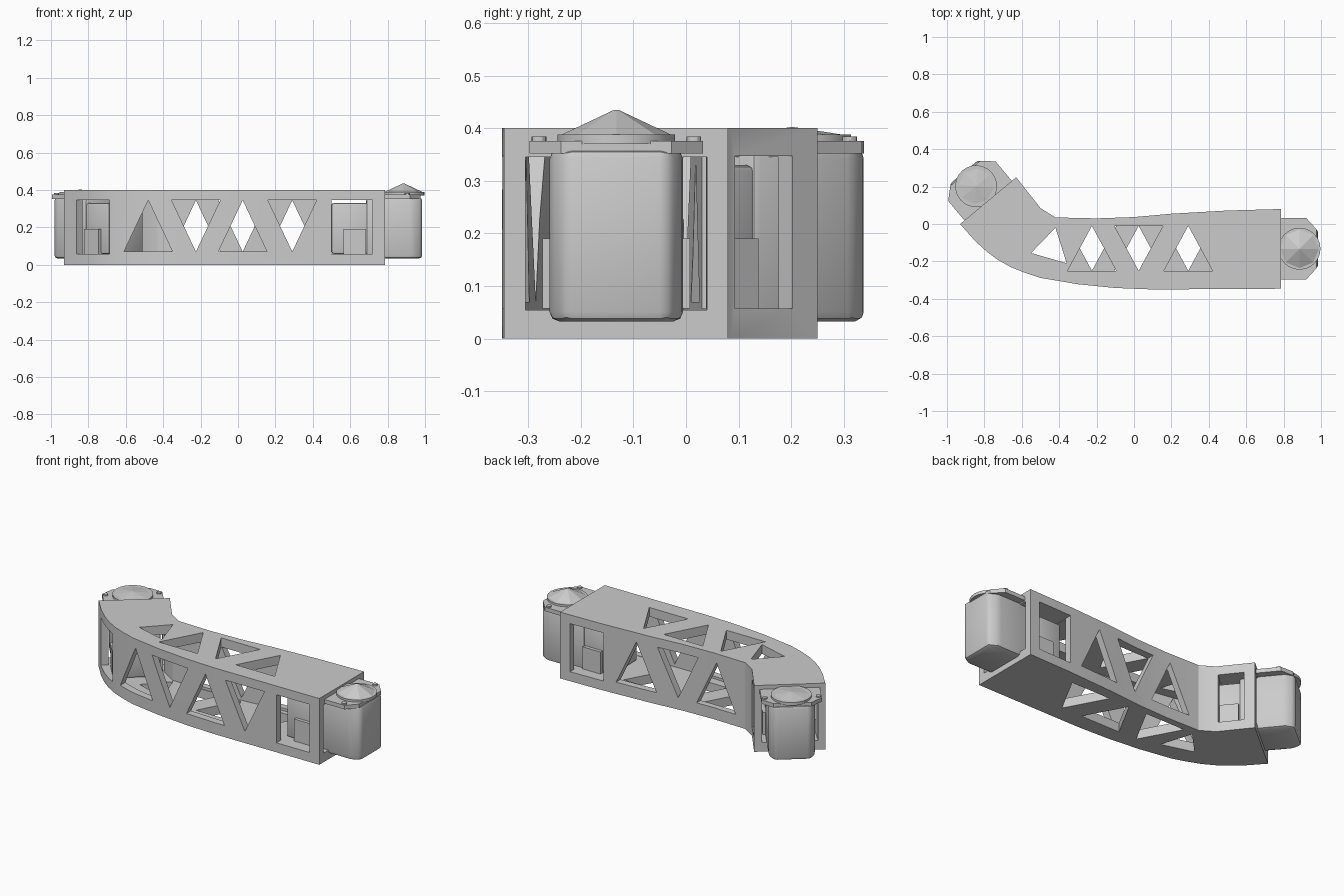
import bpy, bmesh, math
from mathutils import Matrix, Vector

if "Cube" in bpy.data.objects:
    bpy.data.objects.remove(bpy.data.objects["Cube"])

# ---------- helpers ----------
def prism(name, pts, lo, hi, axis='Z', mat=None, bevel=0):
    """Extrude a 2D outline along Z (x,y points) or along Y (x,z points)."""
    bm = bmesh.new()
    place = (lambda p, t: (p[0], p[1], t)) if axis == 'Z' else (lambda p, t: (p[0], t, p[1]))
    a = [bm.verts.new(place(p, lo)) for p in pts]
    b = [bm.verts.new(place(p, hi)) for p in pts]
    bm.faces.new(a)
    bm.faces.new(b)
    n = len(pts)
    for i in range(n):
        j = (i + 1) % n
        bm.faces.new((a[i], a[j], b[j], b[i]))
    bmesh.ops.recalc_face_normals(bm, faces=bm.faces)
    if bevel:
        bmesh.ops.bevel(bm, geom=bm.edges[:], offset=bevel, segments=2, profile=0.5, affect='EDGES')
    if mat:
        bm.transform(mat)
    me = bpy.data.meshes.new(name)
    bm.to_mesh(me)
    bm.free()
    ob = bpy.data.objects.new(name, me)
    bpy.context.collection.objects.link(ob)
    return ob

def activate(ob):
    bpy.ops.object.select_all(action='DESELECT')
    ob.select_set(True)
    bpy.context.view_layer.objects.active = ob

def smooth(ob, deg=30):
    activate(ob)
    bpy.ops.object.shade_smooth_by_angle(angle=math.radians(deg))

def cut(ob, cutter):
    cutter.hide_render = True
    activate(ob)
    m = ob.modifiers.new("cut", 'BOOLEAN')
    m.operation, m.solver, m.object = 'DIFFERENCE', 'EXACT', cutter
    bpy.ops.object.modifier_apply(modifier=m.name)
    bpy.data.objects.remove(cutter)

def rect(x0, x1, y0, y1):
    return [(x0, y0), (x1, y0), (x1, y1), (x0, y1)]

def ring(cx, cy, r, n):
    return [(cx + r * math.cos(2 * math.pi * i / n), cy + r * math.sin(2 * math.pi * i / n)) for i in range(n)]

# end frames: local x points out of the open end of the link
RIGHT = Matrix.Translation((0.785, -0.1325, 0))
LEFT = Matrix.Translation((-0.78, 0.125, 0)) @ Matrix.Rotation(math.radians(129.8), 4, 'Z')

# ---------- hollow bent link ----------
outer = [(-0.63, 0.25), (-0.93, 0), (-0.85, -0.09), (-0.79, -0.145), (-0.73, -0.19), (-0.66, -0.23),
         (-0.58, -0.262), (-0.5, -0.288), (-0.3, -0.322), (-0.1, -0.342), (0.1, -0.35), (0.785, -0.346),
         (0.785, 0.08), (0.5, 0.072), (0.2, 0.055), (0, 0.037), (-0.2, 0.03), (-0.42, 0.035), (-0.5, 0.085)]
inner = [(-0.692, 0.262), (-0.932, 0.064), (-0.9, 0.026), (-0.82, -0.06), (-0.71, -0.15), (-0.59, -0.212),
         (-0.49, -0.245), (-0.3, -0.278), (-0.1, -0.298), (0.1, -0.307), (0.85, -0.305), (0.85, 0.042),
         (0.5, 0.03), (0.2, 0.013), (0, -0.005), (-0.43, -0.007), (-0.535, 0.058)]
link = prism("truss_link", outer, 0, 0.4)
cut(link, prism("cavity", inner, 0.055, 0.345))

def tri(c, lo, hi, up, half=0.13):
    base, tip = (lo, hi) if up else (hi, lo)
    return [(c - half, base), (c + half, base), (c, tip)]

# alternating triangles; opposite panels point opposite ways
for i, c in enumerate((-0.48, -0.225, 0.025, 0.29)):
    up = i % 2 == 0
    cut(link, prism("front_hole", tri(c, 0.07, 0.345, up), -0.45, -0.18, 'Y'))
    if i == 0:
        for lo, hi in ((-0.05, 0.1), (0.3, 0.45)):
            cut(link, prism("corner_hole", [(-0.55, -0.155), (-0.42, -0.02), (-0.36, -0.21)], lo, hi))
    else:
        cut(link, prism("back_hole", tri(c, 0.07, 0.345, not up), -0.06, 0.15, 'Y'))
        cut(link, prism("top_hole", tri(c, -0.25, -0.01, not up), 0.3, 0.45))
        cut(link, prism("bottom_hole", tri(c, -0.25, -0.01, up), -0.05, 0.1))

# rectangular windows near both ends
for mat, x0, x1, y0, y1 in ((RIGHT, -0.285, -0.065, -0.35, 0.35),
                            (LEFT, -0.2, -0.06, -0.35, -0.08),
                            (LEFT, -0.32, -0.1, 0.08, 0.35)):
    cut(link, prism("window", rect(x0, x1, y0, y1), 0.057, 0.347, mat=mat))
smooth(link)

# ---------- motors at both ends ----------
def motor(side, mat, peak):
    body = [(-0.1, -0.125), (0.15, -0.127), (0.2, -0.1), (0.2, 0.1), (0.15, 0.127), (-0.1, 0.125)]
    flange = [(-0.06, -0.165), (0.135, -0.165), (0.19, -0.105), (0.19, 0.105), (0.135, 0.165), (-0.06, 0.165)]
    smooth(prism(side + "_motor_body", body, 0.033, 0.36, mat=mat, bevel=0.018), 40)
    smooth(prism(side + "_motor_rear", rect(-0.285, -0.09, -0.12, 0.12), 0.058, 0.33, mat=mat, bevel=0.012), 40)
    prism(side + "_motor_block", rect(-0.22, -0.1, -0.14, 0.14), 0.057, 0.19, mat=mat)
    prism(side + "_motor_flange", flange, 0.352, 0.376, mat=mat)
    smooth(prism(side + "_motor_horn", ring(0.1, 0, 0.112, 24), 0.37, 0.388, mat=mat))
    for s in (-1, 1):
        smooth(prism(side + "_flange_screw", ring(0.12, 0.147 * s, 0.014, 12), 0.37, 0.384, mat=mat))
    # faceted cap on the horn
    bm = bmesh.new()
    bmesh.ops.create_cone(bm, cap_ends=True, segments=8, radius1=0.108, radius2=0.004, depth=peak - 0.386,
                          matrix=mat @ Matrix.Translation((0.1, 0, (peak + 0.386) / 2)))
    me = bpy.data.meshes.new(side + "_motor_cap")
    bm.to_mesh(me)
    bm.free()
    bpy.context.collection.objects.link(bpy.data.objects.new(side + "_motor_cap", me))

motor("right", RIGHT, 0.435)
motor("left", LEFT, 0.402)
